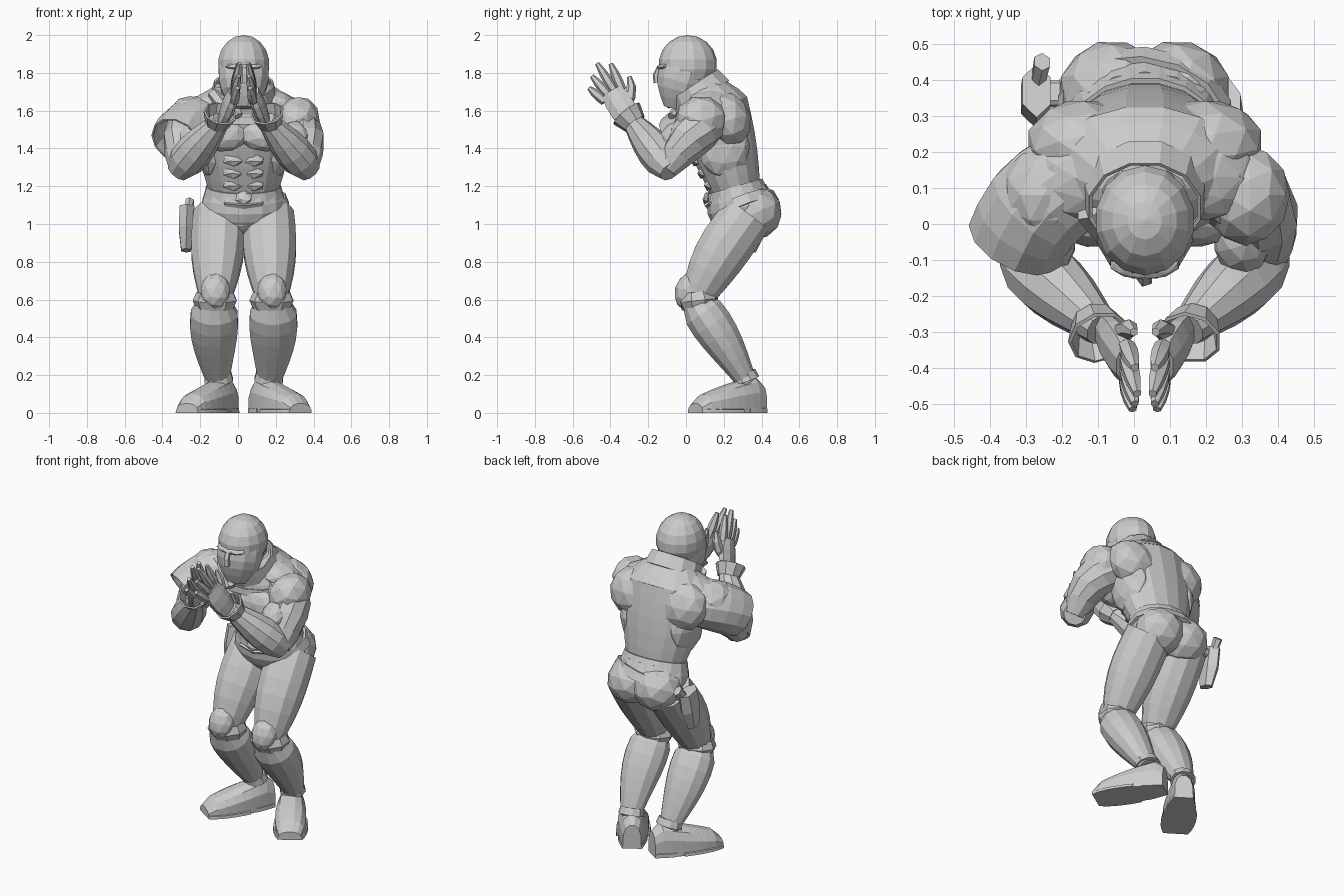
import bpy, bmesh
from math import sin, cos, pi, radians
from mathutils import Vector, Matrix, Euler

if "Cube" in bpy.data.objects:
    bpy.data.objects.remove(bpy.data.objects["Cube"])

CENTRE = .03  # body centre line
ACROSS, UP = Vector((1, 0, 0)), Vector((0, 0, 1))


def finish(name, bm):
    bmesh.ops.recalc_face_normals(bm, faces=bm.faces)
    mesh = bpy.data.meshes.new(name)
    bm.to_mesh(mesh)
    bm.free()
    ob = bpy.data.objects.new(name, mesh)
    bpy.context.collection.objects.link(ob)
    return ob


def loft(name, rings, caps=True):
    bm = bmesh.new()
    rows = [[bm.verts.new(p) for p in ring] for ring in rings]
    count = len(rows[0])
    for low, high in zip(rows, rows[1:]):
        for i in range(count):
            j = (i + 1) % count
            bm.faces.new((low[i], low[j], high[j], high[i]))
    if caps:
        bm.faces.new(rows[0])
        bm.faces.new(rows[-1])
    return finish(name, bm)


def place(point, side):
    """Turn an offset from the centre line into a world position."""
    return Vector((CENTRE + side * point[0], point[1], point[2]))


def limb(name, start, end, radius, end_radius, swell=0, skew=1, bow=(0, 0, 0),
         flat=1, side=1, count=10, steps=5, ref=ACROSS, caps=True):
    """Tapered, swelling tube along a bowed path; flat scales its depth."""
    a, b = place(start, side), place(end, side)
    bend = Vector((side * bow[0], bow[1], bow[2]))

    def centre(t):
        return a.lerp(b, t) + bend * sin(pi * t)

    rings = []
    for step in range(steps + 1):
        t = step / steps
        tangent = (centre(t + .1) - centre(t - .1)).normalized()
        u = (ref - tangent * ref.dot(tangent)).normalized()
        v = tangent.cross(u) * flat
        r = radius + (end_radius - radius) * t + swell * sin(pi * t ** skew)
        angles = [2 * pi * (k + .5) / count for k in range(count)]
        rings.append([centre(t) + r * (u * cos(q) + v * sin(q)) for q in angles])
    return loft(name, rings, caps)


def cloth(name, *args, **options):
    """Open tube with a little thickness."""
    ob = limb(name, *args, caps=False, **options)
    ob.modifiers.new("thickness", "SOLIDIFY").thickness = .01


def blob(name, loc, size, side=1, pitch=0, roll=0, detail=2):
    bm = bmesh.new()
    bmesh.ops.create_icosphere(bm, subdivisions=detail, radius=1)
    turn = Euler((radians(pitch), side * radians(roll), 0))
    bm.transform(Matrix.LocRotScale(place(loc, side), turn, Vector(size)))
    finish(name, bm)


def box(name, loc, size, pitch=0):
    bm = bmesh.new()
    bmesh.ops.create_cube(bm, size=1)
    turn = Euler((radians(pitch), 0, 0))
    bm.transform(Matrix.LocRotScale(place(loc, 1), turn, Vector(size)))
    bevel = finish(name, bm).modifiers.new("bevel", "BEVEL")
    bevel.width, bevel.segments = .01, 1


# Torso and pelvis
limb("torso", (0, .27, 1.16), (0, .14, 1.62), radius=.18, end_radius=.27, swell=.02, flat=.72, count=16)
limb("shoulder_slope", (0, .14, 1.6), (0, .08, 1.75), radius=.28, end_radius=.12, swell=.02, flat=.72,
     count=16, steps=3)
limb("pelvis", (0, .32, .95), (0, .27, 1.18), radius=.13, end_radius=.2, swell=.06, flat=.78, count=14)
limb("belt", (0, .28, 1.13), (0, .26, 1.2), radius=.22, end_radius=.2, flat=.76, count=16, steps=1)
limb("slung_belt", (0, .32, 1.06), (-.01, .3, 1.11), radius=.25, end_radius=.24, flat=.74, count=14, steps=1)
limb("front_flap", (0, .14, 1.12), (0, .22, .97), radius=.12, end_radius=.03, flat=.4, count=6, steps=2)
blob("belt_buckle", (0, .11, 1.14), (.05, .02, .04), pitch=-20, detail=1)

# Head, face and collar
head = bmesh.new()
bmesh.ops.create_uvsphere(head, u_segments=14, v_segments=9, radius=1)
head.transform(Matrix.LocRotScale(place((0, .01, 1.845), 1), None, Vector((.14, .155, .155))))
finish("skull_cap", head)
limb("face", (0, -.06, 1.61), (0, 0, 1.85), radius=.06, end_radius=.13, swell=.035, flat=1, count=12)
limb("nose", (0, -.14, 1.83), (0, -.15, 1.75), radius=.015, end_radius=.025, bow=(0, -.01, 0), count=5, steps=2)
blob("brow", (0, -.11, 1.835), (.1, .045, .02), pitch=10)
blob("mouth", (0, -.115, 1.7), (.05, .03, .02), detail=1)
blob("chin", (0, -.09, 1.645), (.05, .03, .035), detail=1)
limb("neck", (0, .11, 1.66), (0, .05, 1.8), radius=.12, end_radius=.1, steps=1)
cloth("collar", (0, .09, 1.67), (0, .045, 1.74), radius=.18, end_radius=.16, flat=.95, count=12, steps=2)
limb("front_lapel", (-.15, .04, 1.7), (-.03, -.08, 1.57), radius=.05, end_radius=.03, swell=.02,
     flat=.6, count=6, steps=2)

for name, side in (("left", 1), ("right", -1)):
    # Torso muscles
    for row in range(3):
        blob(f"{name}_abdominal_{row}", (.055, .125 - .035 * row, 1.21 + .065 * row),
             (.06, .03, .038), side, pitch=-20, detail=1)
    blob(f"{name}_pectoral", (.12, .01, 1.48), (.15, .075, .1), side, pitch=-15)
    blob(f"{name}_shoulder_blade", (.17, .225, 1.55), (.16, .12, .15), side, pitch=15)
    blob(f"{name}_side_muscle", (.17, .2, 1.41), (.08, .14, .17), side)
    blob(f"{name}_trapezius", (.17, .13, 1.64), (.16, .12, .07), side, roll=20)
    blob(f"{name}_buttock", (.09, .37, 1.06), (.15, .14, .14), side, pitch=25)

    # Arm
    limb(f"{name}_upper_arm", (.2, .13, 1.57), (.335, -.1, 1.29), radius=.12, end_radius=.06, swell=.03,
         bow=(.04, .02, .04), side=side, ref=UP)
    blob(f"{name}_deltoid", (.28, .08, 1.55), (.12, .14, .13), side, roll=30)
    blob(f"{name}_biceps", (.27, -.05, 1.46), (.08, .1, .08), side, pitch=40)
    limb(f"{name}_forearm", (.35, -.08, 1.28), (.12, -.29, 1.55), radius=.065, end_radius=.05, swell=.04,
         skew=.7, side=side)
    cloth(f"{name}_cuff", (.14, -.27, 1.53), (.125, -.315, 1.585), radius=.065, end_radius=.09,
          side=side, count=9, steps=2)

    # Hand with fanned fingers
    limb(f"{name}_palm", (.11, -.3, 1.55), (.05, -.39, 1.7), radius=.03, end_radius=.032, swell=.008,
         flat=2, side=side, count=8, steps=3)
    for i in range(4):
        fan, length = radians(40 + 9 * i), .19 - .04 * abs(i - 2)
        knuckle = Vector((.05, -.43 + .03 * i, 1.65 + .02 * i))
        tip = knuckle + length * Vector((-.15, -cos(fan), sin(fan)))
        limb(f"{name}_finger_{i}", knuckle, tip, radius=.025, end_radius=.012, swell=.007,
             side=side, count=6, steps=3)
    limb(f"{name}_thumb", (.07, -.32, 1.62), (.03, -.3, 1.78), radius=.025, end_radius=.012, swell=.01,
         bow=(0, .02, 0), side=side, count=6, steps=3)

    # Leg
    limb(f"{name}_thigh", (.13, .33, 1.05), (.15, .05, .59), radius=.14, end_radius=.08, swell=.03,
         bow=(0, -.02, 0), side=side, count=12, steps=6)
    blob(f"{name}_kneecap", (.15, .01, .645), (.08, .07, .1), side, pitch=-15)
    cloth(f"{name}_knee_cuff", (.15, .06, .64), (.15, .07, .55), radius=.1, end_radius=.1, swell=.02,
          flat=.9, side=side, count=9, steps=2)
    limb(f"{name}_shin", (.155, .05, .59), (.135, .325, .16), radius=.09, end_radius=.06, swell=.05,
         skew=.6, bow=(.01, .01, 0), flat=.88, side=side, count=12, steps=7)
    limb(f"{name}_boot_rim", (.135, .305, .21), (.132, .32, .17), radius=.072, end_radius=.08,
         flat=.9, side=side, steps=1)

    # Boot, running from heel to toe
    heel, way = place((.07, .4, 0), side), Vector((side * .55, -.835, 0))
    sideways = way.cross(UP)

    def section(t, height, grow=0):
        width = (.075 + .03 * t + grow) * sin(pi * (.12 + .8 * t)) ** .35
        arch = [pi * k / 7 for k in range(8)]
        return [heel + way * .42 * t + sideways * width * cos(q) * (1 + .2 * sin(q))
                + UP * height * sin(q) ** .7 for q in arch]

    def upper_height(t):
        return .08 + .12 * (1 - t ** 1.4) - .5 * max(0, .1 - t) - .3 * max(0, t - .9)

    loft(f"{name}_boot", [section(k / 8, upper_height(k / 8)) for k in range(9)])
    loft(f"{name}_heel", [section(k / 10, .04, grow=.005) for k in range(4)])
    loft(f"{name}_sole", [section(k / 10, .03, grow=.01) for k in range(4, 11)])

# Wide draped sleeve over the right shoulder
cloth("right_sleeve", (.14, .16, 1.55), (.36, -.05, 1.44), radius=.14, end_radius=.14, swell=.01,
      bow=(.03, .01, .02), side=-1, count=12, ref=UP)

# Holster hung from the slung belt
limb("holster", (-.3, .37, 1.09), (-.305, .32, .86), radius=.045, end_radius=.03, swell=.01,
     flat=1.7, count=6, steps=2)
limb("holster_grip", (-.3, .38, 1.04), (-.285, .45, 1.12), radius=.02, end_radius=.025,
     flat=1.3, count=6, steps=1)
box("holster_strap", (-.27, .36, 1.05), (.09, .07, .05), pitch=-15)
